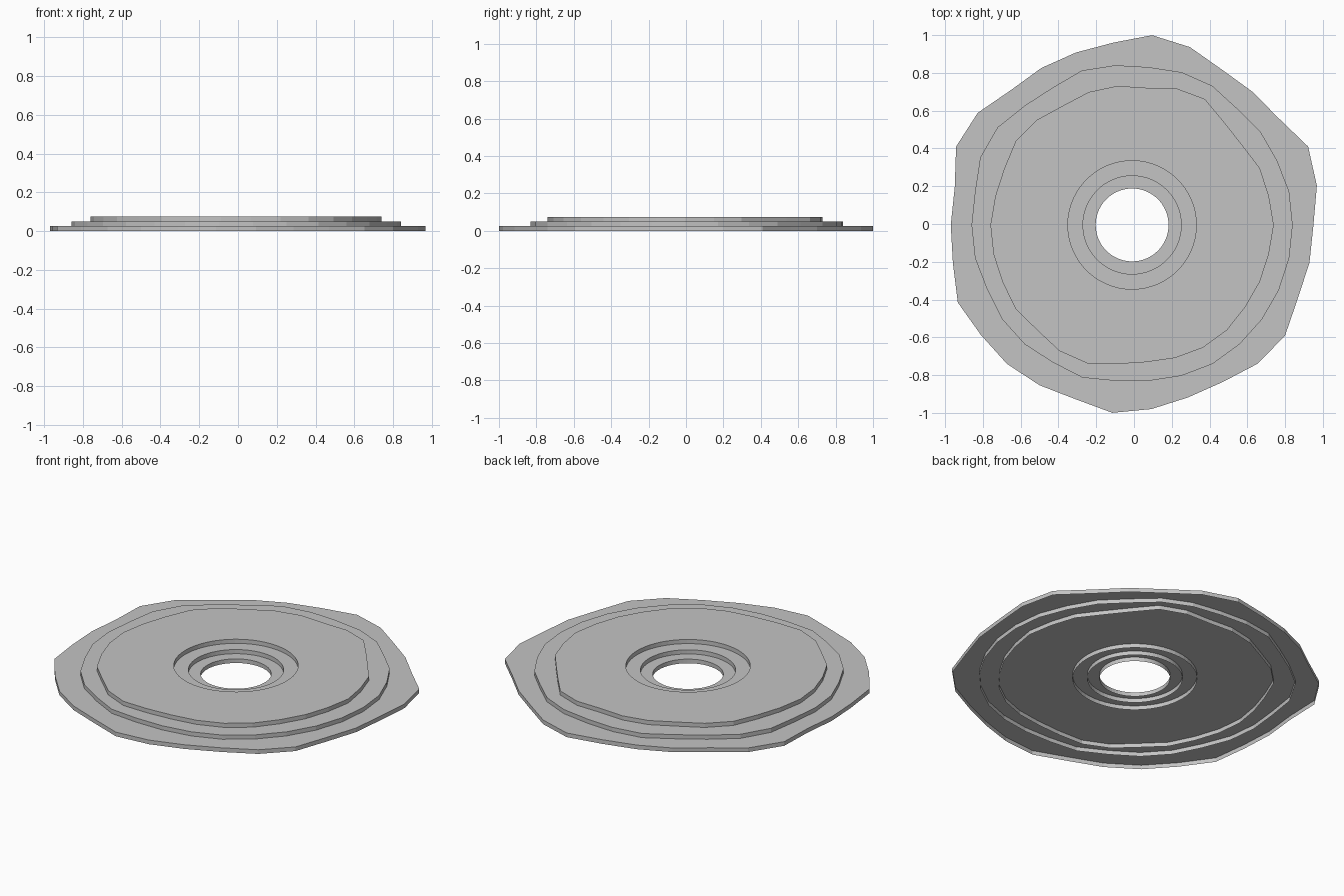
import bpy
import bmesh
import math
from mathutils import Vector

# Remove only the default object
default_cube = bpy.data.objects.get("Cube")
if default_cube:
    bpy.data.objects.remove(default_cube, do_unlink=True)

STEP = 0.025
CENTRE = Vector((-0.01, -0.005, 0.0))
HOLE_SIDES = 60

# One plain grey for the whole model
grey = bpy.data.materials.new("plain grey")
grey.use_nodes = True
grey_colour = (0.55, 0.55, 0.55, 1.0)
grey.diffuse_color = grey_colour
grey.node_tree.nodes["Principled BSDF"].inputs["Base Color"].default_value = grey_colour


def ring_of_edges(bm, radii, height):
    """Closed loop of edges whose corners are evenly spaced in angle."""
    count = len(radii)
    verts = []
    for index, radius in enumerate(radii):
        angle = math.tau * index / count
        offset = Vector((math.cos(angle) * radius, math.sin(angle) * radius, height))
        verts.append(bm.verts.new(CENTRE + offset))
    return [bm.edges.new((verts[i], verts[(i + 1) % count])) for i in range(count)]


def make_terrace(name, outline, hole_radius, height):
    """Flat lid with a round hole and thin walls down to the ground, open below."""
    bm = bmesh.new()
    rim = ring_of_edges(bm, [r / 100 for r in outline], height)
    rim += ring_of_edges(bm, [hole_radius] * HOLE_SIDES, height)

    # Lid between the rough outline and the hole
    bmesh.ops.triangle_fill(bm, edges=rim, use_beauty=True, normal=(0, 0, 1))

    # Outer wall and hole wall
    border = [edge for edge in bm.edges if edge.is_boundary]
    walls = bmesh.ops.extrude_edge_only(bm, edges=border)
    lower = [item for item in walls["geom"] if isinstance(item, bmesh.types.BMVert)]
    bmesh.ops.translate(bm, verts=lower, vec=(0, 0, -height))

    # Make the lid face up and the walls face out
    bmesh.ops.recalc_face_normals(bm, faces=bm.faces[:])
    bm.normal_update()
    if sum(face.normal.z * face.calc_area() for face in bm.faces) < 0:
        bmesh.ops.reverse_faces(bm, faces=bm.faces[:])

    mesh = bpy.data.meshes.new(name)
    bm.to_mesh(mesh)
    bm.free()
    mesh.materials.append(grey)
    terrace = bpy.data.objects.new(name, mesh)
    bpy.context.collection.objects.link(terrace)
    return terrace


# Corner distances from the centre in hundredths, anticlockwise from +x
lower_outline = [
    96, 100, 102, 96, 95, 95, 99, 101, 97, 96, 96, 96, 101, 102, 96,
    96, 97, 101, 99, 99, 98, 97, 100, 98, 96, 96, 99, 100, 96, 96,
]
middle_outline = [
    85, 85, 84, 84, 83, 85, 85, 84, 85, 86, 84, 85, 88, 88, 85,
    85, 85, 84, 85, 85, 84, 85, 83, 83, 84, 85, 85, 85, 85, 85,
]
upper_outline = [
    75, 74, 74, 72, 73, 77, 76, 73, 74, 74, 73, 75, 76, 74, 74,
    75, 75, 75, 76, 75, 77, 77, 74, 73, 74, 75, 75, 74, 74, 74,
]

# Three nested terraces, each one step taller with a wider hole
terraces = [
    ("lower_terrace", lower_outline, 0.193),
    ("middle_terrace", middle_outline, 0.26),
    ("upper_terrace", upper_outline, 0.34),
]
for level, (name, outline, hole_radius) in enumerate(terraces, start=1):
    make_terrace(name, outline, hole_radius, STEP * level)
